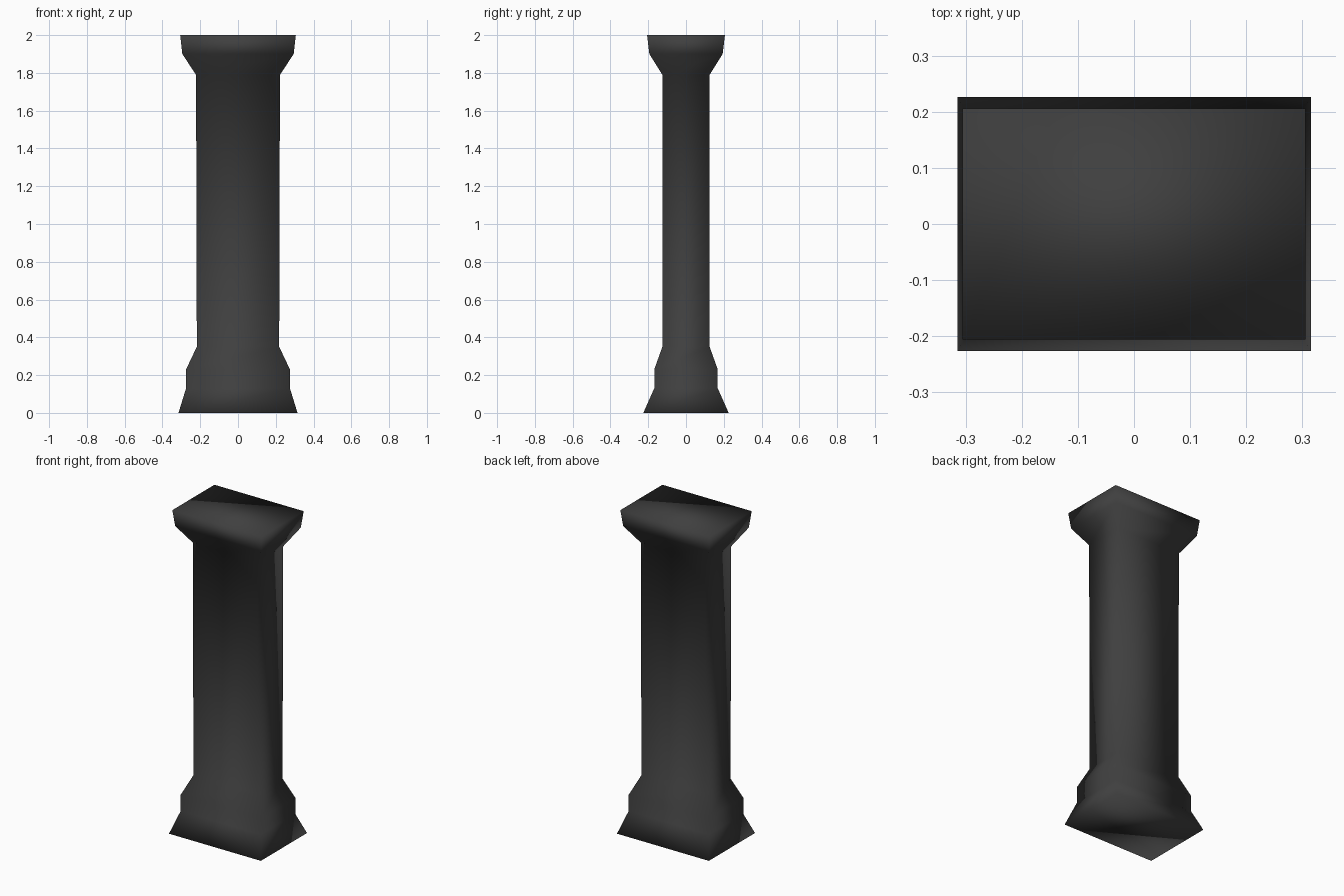
import bpy
import bmesh

cube = bpy.data.objects.get("Cube")
if cube:
    bpy.data.objects.remove(cube, do_unlink=True)

# Dark stone colour
stone = bpy.data.materials.new("dark_stone")
stone.use_nodes = True
colour = (0.05, 0.05, 0.05, 1)
stone.diffuse_color = colour
stone.node_tree.nodes["Principled BSDF"].inputs["Base Color"].default_value = colour

# Rectangular sections from foot to capital: height, half width, half depth
sections = [
    (0.00, 0.315, 0.226),
    (0.13, 0.275, 0.168),
    (0.23, 0.275, 0.168),
    (0.35, 0.218, 0.125),
    (1.79, 0.222, 0.125),
    (1.90, 0.295, 0.194),
    (2.00, 0.306, 0.206),
]
corners = [(-1, -1), (1, -1), (1, 1), (-1, 1)]

# Loft the sections into one closed pillar
bm = bmesh.new()
rings = [[bm.verts.new((sx * w, sy * d, z)) for sx, sy in corners]
         for z, w, d in sections]
for low, high in zip(rings, rings[1:]):
    for i in range(4):
        j = (i + 1) % 4
        bm.faces.new((low[i], low[j], high[j], high[i]))
bm.faces.new(rings[0][::-1])
bm.faces.new(rings[-1])

# The whole pillar is softly shaded, even across its corners
for face in bm.faces:
    face.smooth = True

mesh = bpy.data.meshes.new("pillar")
bm.to_mesh(mesh)
bm.free()
mesh.materials.append(stone)
pillar = bpy.data.objects.new("pillar", mesh)
bpy.context.collection.objects.link(pillar)
